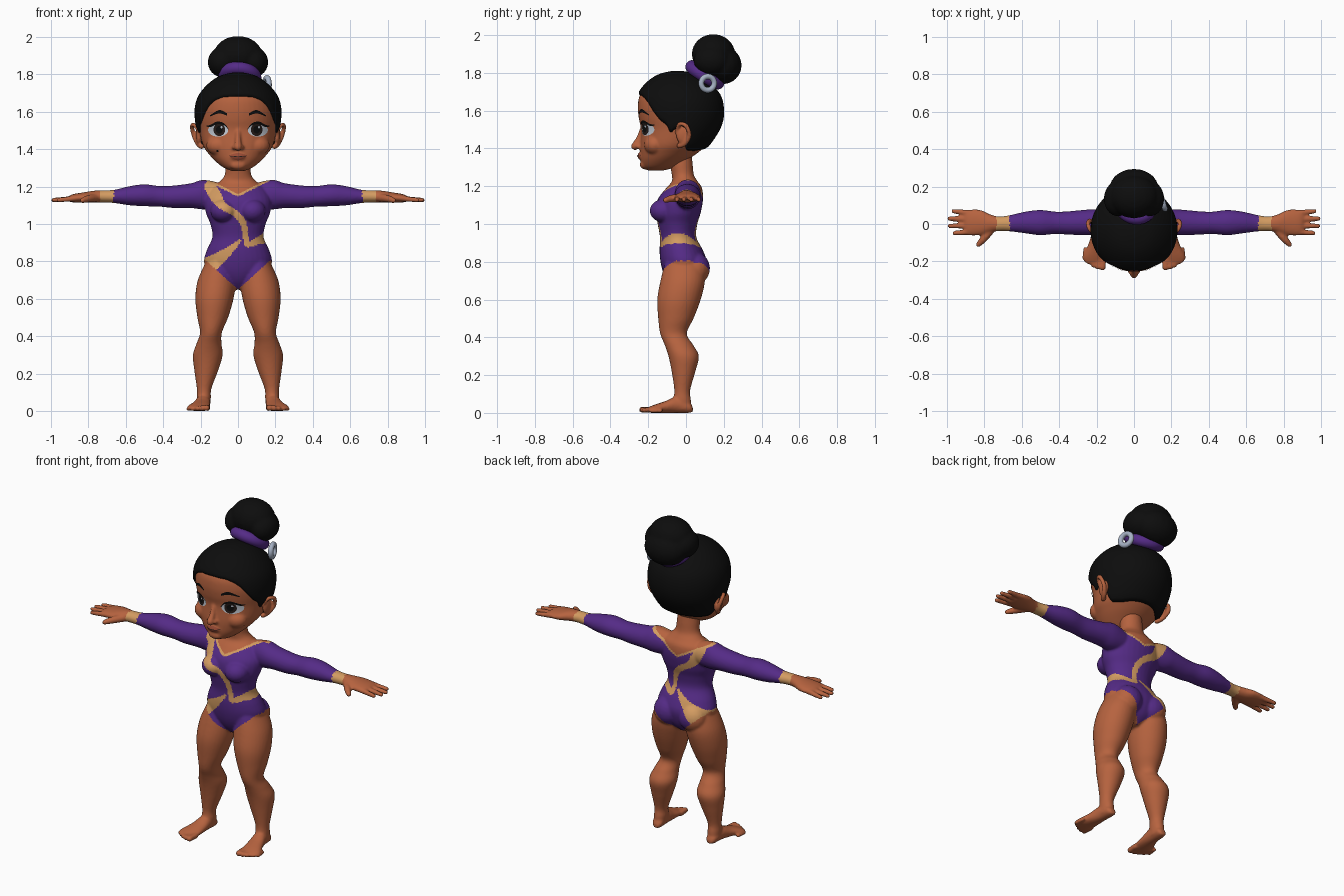
import bpy, bmesh, math
from mathutils import Vector, Matrix
from mathutils.bvhtree import BVHTree

cube = bpy.data.objects.get("Cube")
if cube:
    bpy.data.objects.remove(cube, do_unlink=True)


def material(name, *rgb):
    m = bpy.data.materials.new(name)
    m.use_nodes = True
    m.diffuse_color = (*rgb, 1)
    m.node_tree.nodes["Principled BSDF"].inputs["Base Color"].default_value = (*rgb, 1)
    return m


skin = material("warm brown skin", .47, .125, .05)
black = material("black hair", .004, .004, .004)
purple = material("purple fabric", .09, .024, .24)
gold = material("gold fabric", .65, .33, .12)
silver = material("silver metal", .38, .44, .55)
white = material("eye white", .58, .63, .7)
iris_brown = material("dark iris", .02, .012, .01)
lip_brown = material("lip brown", .32, .07, .035)


# ---- helpers ----
def smooth(rows, steps=6):
    """Catmull-Rom curve through rows of any width."""
    last, out = len(rows) - 1, []
    for i in range(last):
        a, b, c, d = (Vector(rows[min(max(i + k, 0), last)]) for k in (-1, 0, 1, 2))
        for s in range(steps):
            t = s / steps
            out.append(b + (c - a) * (t / 2) + (a * 2 - b * 5 + c * 4 - d) * (t * t / 2)
                       + (b * 3 - a - c * 3 + d) * (t ** 3 / 2))
    return out + [Vector(rows[last])]


def tube(bm, axis, rows, n=32):
    """Closed loft; each row is position on axis, then bounds on the two other axes."""
    u, v = [k for k in range(3) if k != axis]
    rings = []
    for pos, u0, u1, v0, v1 in smooth(rows):
        ring = []
        for k in range(n):
            a = math.tau * k / n
            p = Vector((0, 0, 0))
            p[axis] = pos
            p[u] = (u0 + u1) / 2 + (u1 - u0) / 2 * math.cos(a)
            p[v] = (v0 + v1) / 2 + (v1 - v0) / 2 * math.sin(a)
            ring.append(bm.verts.new(p))
        rings.append(ring)
    for r, s in zip(rings, rings[1:]):
        for k in range(n):
            j = (k + 1) % n
            bm.faces.new((r[k], r[j], s[j], s[k]))
    bm.faces.new(rings[0][::-1])
    bm.faces.new(rings[-1])


def blob(bm, center, radii):
    bmesh.ops.create_uvsphere(bm, u_segments=20, v_segments=12, radius=1,
                              matrix=Matrix.LocRotScale(Vector(center), None, Vector(radii)))


def chain(bm, rows, steps=8):
    for x, y, z, r in smooth(rows, steps):
        blob(bm, (x, y, z), (r, r, r))


def mirror(bm):
    new = bmesh.ops.duplicate(bm, geom=bm.verts[:] + bm.edges[:] + bm.faces[:])["geom"]
    verts = [g for g in new if isinstance(g, bmesh.types.BMVert)]
    bmesh.ops.scale(bm, vec=(-1, 1, 1), verts=verts)


def add_object(name, bm, *mats):
    bmesh.ops.recalc_face_normals(bm, faces=bm.faces[:])
    me = bpy.data.meshes.new(name)
    bm.to_mesh(me)
    bm.free()
    ob = bpy.data.objects.new(name, me)
    bpy.context.scene.collection.objects.link(ob)
    for m in mats:
        me.materials.append(m)
    for f in me.polygons:
        f.use_smooth = True
    return ob


def sculpt(name, bm, voxel, relax, *mats):
    """Fuse overlapping forms into one soft skin."""
    ob = add_object(name, bm)
    rm = ob.modifiers.new("fuse", "REMESH")
    rm.mode, rm.voxel_size = "VOXEL", voxel
    sm = ob.modifiers.new("relax", "SMOOTH")
    sm.factor, sm.iterations = .5, relax
    dg = bpy.context.evaluated_depsgraph_get()
    me = bpy.data.meshes.new_from_object(ob.evaluated_get(dg))
    ob.modifiers.clear()
    ob.data = me
    me.materials.clear()
    for m in mats:
        me.materials.append(m)
    for f in me.polygons:
        f.use_smooth = True
        f.material_index = 0
    return ob


# ---- body: legs, feet, arms and hands on one side, mirrored, then the torso ----
bm = bmesh.new()
tube(bm, 2, [(.8, .03, .17, -.11, .09), (.7, .012, .215, -.135, .1), (.6, .024, .228, -.152, .078),
             (.5, .053, .217, -.147, .04), (.42, .086, .203, -.137, .004), (.36, .088, .222, -.113, .038),
             (.3, .082, .241, -.093, .068), (.22, .105, .234, -.076, .05), (.12, .142, .22, -.062, .022),
             (.07, .145, .22, -.068, .026), (.02, .15, .218, -.07, .03)])
tube(bm, 1, [(.036, .165, .2, .005, .03), (.015, .152, .215, 0, .06), (-.05, .148, .226, 0, .085),
             (-.11, .148, .245, 0, .062), (-.17, .15, .27, 0, .042), (-.205, .16, .265, .002, .028)])
for k in range(5):
    r = .017 - .0015 * k
    x = .168 + .0245 * k
    tip = -.232 + .003 * k * k
    chain(bm, [(x - .004, tip + .05, r, r), (x, tip, r, r)], 5)
blob(bm, (.085, .05, .765), (.085, .077, .085))
blob(bm, (.078, -.118, 1.07), (.07, .074, .062))
tube(bm, 0, [(.06, -.05, .06, 1.09, 1.21), (.18, -.06, .078, 1.078, 1.236), (.25, -.06, .077, 1.085, 1.218),
             (.35, -.057, .068, 1.086, 1.205), (.42, -.053, .066, 1.093, 1.203), (.5, -.06, .075, 1.095, 1.212),
             (.58, -.05, .066, 1.1, 1.202), (.66, -.04, .048, 1.112, 1.183), (.72, -.038, .04, 1.115, 1.18),
             (.77, -.045, .052, 1.115, 1.178), (.82, -.06, .075, 1.114, 1.17), (.88, -.062, .077, 1.115, 1.16),
             (.905, -.055, .07, 1.122, 1.15)])
for y, tip in ((.065, .965), (.028, .987), (-.01, .984), (-.047, .96)):
    chain(bm, [(.87, y * .9, 1.137, .0165), (tip, y * 1.05, 1.128, .0125)], 10)
chain(bm, [(.76, -.025, 1.14, .022), (.8, -.075, 1.135, .02), (.832, -.11, 1.126, .014)])
mirror(bm)
tube(bm, 2, [(.65, -.03, .03, -.06, .03), (.69, -.1, .1, -.095, .075), (.74, -.16, .16, -.12, .1),
             (.8, -.182, .182, -.135, .11), (.86, -.167, .167, -.14, .09), (.93, -.137, .137, -.138, .055),
             (1, -.148, .148, -.15, .06), (1.06, -.172, .172, -.16, .078), (1.13, -.178, .178, -.15, .09),
             (1.19, -.15, .15, -.105, .085), (1.225, -.1, .1, -.075, .062), (1.26, -.072, .072, -.075, .042),
             (1.32, -.066, .066, -.085, .035), (1.37, -.06, .06, -.08, .03)])
body = sculpt("body", bm, .007, 4, skin, purple, gold)
for v in body.data.vertices:
    v.co.z = max(v.co.z, 0)

# ---- leotard colours, painted by rule on the body faces ----
sash = smooth([(-.15, 1.2, .03), (-.12, 1.15, .032), (-.085, 1.1, .022), (-.02, 1.06, .018),
               (.025, 1.01, .018), (.04, .945, .015), (.05, .89, .015), (.105, .91, .02), (.16, .93, .03)])
hip_sash = smooth([(.01, .91, .008), (-.05, .855, .022), (-.11, .81, .036), (-.16, .775, .045)])


def fabric(p):
    ax = abs(p.x)
    if ax > .665:
        return 2 if ax < .735 else 0
    if ax > .23:
        return 1 if p.z > 1 else 0
    if p.z < min(.805, .65 + .9 * ax):
        return 0
    neckline = (1.16 if p.y < 0 else 1.14) + .5 * ax
    if p.z > neckline:
        return 0
    near = any(math.hypot(p.x - x, p.z - z) < r for x, z, r in sash + hip_sash)
    return 2 if near or p.z > neckline - .014 else 1


for f in body.data.polygons:
    f.material_index = fabric(f.center)

# ---- head with nose, lips, chin and cheeks ----
bm = bmesh.new()
for x in (-1, 1):
    blob(bm, (x * .1, -.165, 1.42), (.07, .058, .055))
    blob(bm, (x * .021, -.25, 1.41), (.014, .018, .012))
tube(bm, 2, [(1.283, -.03, .03, -.2, -.12), (1.3, -.075, .075, -.228, -.06), (1.335, -.12, .12, -.24, 0),
             (1.375, -.157, .157, -.243, .06), (1.42, -.187, .187, -.243, .11), (1.5, -.207, .207, -.238, .165),
             (1.56, -.217, .217, -.25, .186), (1.62, -.218, .218, -.255, .187), (1.68, -.2, .2, -.245, .17),
             (1.74, -.15, .15, -.2, .115), (1.78, -.09, .09, -.14, .05), (1.797, -.02, .02, -.07, -.02)], 48)
chain(bm, [(0, -.232, 1.5, .013), (0, -.25, 1.45, .016), (0, -.27, 1.412, .021)])
blob(bm, (0, -.237, 1.36), (.04, .019, .02))
blob(bm, (0, -.218, 1.315), (.045, .027, .026))
head = sculpt("head", bm, .007, 5, skin)
tree = BVHTree.FromPolygons([v.co for v in head.data.vertices], [f.vertices[:] for f in head.data.polygons])

# ---- ears ----
bm = bmesh.new()
chain(bm, [(.2, -.05, 1.485, .01), (.232, -.035, 1.528, .011), (.246, 0, 1.52, .012),
           (.235, .018, 1.47, .012), (.213, -.005, 1.427, .013), (.195, -.035, 1.415, .015)])
blob(bm, (.208, -.015, 1.475), (.018, .038, .055))
mirror(bm)
sculpt("ears", bm, .006, 3, skin)

# ---- hair cap: rises from the hairline to the crown ----
hairline = [(0, 30), (22, 29), (34, 25), (43, 19), (62, -3), (71, -9), (76, -21), (82, -15),
            (94, -12), (100, -46), (120, -51), (181, -52)]


def hair_start(a):
    for (a0, e0), (a1, e1) in zip(hairline, hairline[1:]):
        if a <= a1:
            return e0 + (e1 - e0) * (a - a0) / (a1 - a0)


bm = bmesh.new()
center = Vector((0, -.03, 1.56))
cols, rings = 120, []
for k in range(22):
    t, lift = (0, -.004) if k == 0 else ((k - 1) / 20.5, .008 if k == 1 else .014)
    ring = []
    for c in range(cols):
        deg = 360 * c / cols
        low = hair_start(min(deg, 360 - deg))
        e, a = math.radians(low + (90 - low) * t), math.radians(deg)
        d = Vector((math.sin(a) * math.cos(e), -math.cos(a) * math.cos(e), math.sin(e)))
        ring.append(bm.verts.new(tree.ray_cast(center, d)[0] + d * lift))
    rings.append(ring)
for r, s in zip(rings, rings[1:]):
    for c in range(cols):
        j = (c + 1) % cols
        bm.faces.new((r[c], r[j], s[j], s[c]))
bm.faces.new(rings[-1])
add_object("hair_cap", bm, black)

# ---- bun, hair band and clip ring ----
bm = bmesh.new()
blob(bm, (0, .145, 1.9), (.132, .115, .105))
blob(bm, (0, .195, 1.84), (.13, .1, .1))
for x in (-1, 1):
    blob(bm, (x * .085, .135, 1.865), (.077, .095, .08))
sculpt("hair_bun", bm, .01, 3, black)


def torus(name, mat, loc, rot, major, minor):
    bpy.ops.mesh.primitive_torus_add(location=loc, rotation=rot, major_segments=40, minor_segments=14,
                                     major_radius=major, minor_radius=minor)
    ob = bpy.context.object
    ob.name = name
    ob.data.materials.append(mat)
    bpy.ops.object.shade_smooth()


torus("hair_band", purple, (.01, .1, 1.79), (-.55, .12, 0), .082, .034)
torus("clip_ring", silver, (.155, .115, 1.745), (0, math.pi / 2, .3), .036, .015)


# ---- face details laid on the head surface ----
def on_face(bm, x, z, lift):
    hit = tree.ray_cast(Vector((x, -1, z)), Vector((0, 1, 0)))[0]
    return bm.verts.new(hit - Vector((0, lift, 0)))


def disc(name, mat, x, z, rx, rz, lift, n=28):
    bm = bmesh.new()
    rings = [[on_face(bm, x + rx * q * math.cos(math.tau * k / n), z + rz * q * math.sin(math.tau * k / n), lift)
              for k in range(n)] for q in (.1, .4, .7, 1)]
    bm.faces.new(rings[0])
    for r, s in zip(rings, rings[1:]):
        for k in range(n):
            bm.faces.new((r[k], r[k - 1], s[k - 1], s[k]))
    add_object(name, bm, mat)


def ribbon(name, mat, rows, lift, side=1):
    bm = bmesh.new()
    pairs = [[on_face(bm, side * x, z + k * r, lift) for k in (-1, 0, 1)] for x, z, r in smooth(rows)]
    for p, q in zip(pairs, pairs[1:]):
        for k in (0, 1):
            bm.faces.new((p[k], p[k + 1], q[k + 1], q[k]))
    add_object(name, bm, mat)


for side, s in (("left", 1), ("right", -1)):
    disc(side + "_eye_white", white, s * .106, 1.502, .054, .035, .003)
    disc(side + "_iris", iris_brown, s * .1, 1.504, .031, .034, .005)
    disc(side + "_pupil", black, s * .1, 1.504, .018, .02, .0065)
    disc(side + "_eye_glint", white, s * .1 + .012, 1.517, .006, .006, .008)
    ribbon(side + "_lashes", black, [(.05, 1.505, .002), (.073, 1.532, .005), (.11, 1.541, .007),
                                     (.148, 1.524, .006), (.168, 1.524, .002)], .007, s)
    ribbon(side + "_brow", black, [(.058, 1.585, .006), (.1, 1.6, .009), (.15, 1.578, .003)], .004, s)
ribbon("upper_lip", lip_brown, [(-.046, 1.364, .002), (-.015, 1.37, .008), (.015, 1.37, .008), (.046, 1.364, .002)], .002)
ribbon("lower_lip", lip_brown, [(-.04, 1.358, .002), (0, 1.35, .01), (.04, 1.358, .002)], .002)
ribbon("mouth_line", iris_brown, [(-.048, 1.364, .001), (0, 1.36, .002), (.048, 1.364, .001)], .004)
disc("beauty_mark", black, -.11, 1.39, .006, .006, .003)
